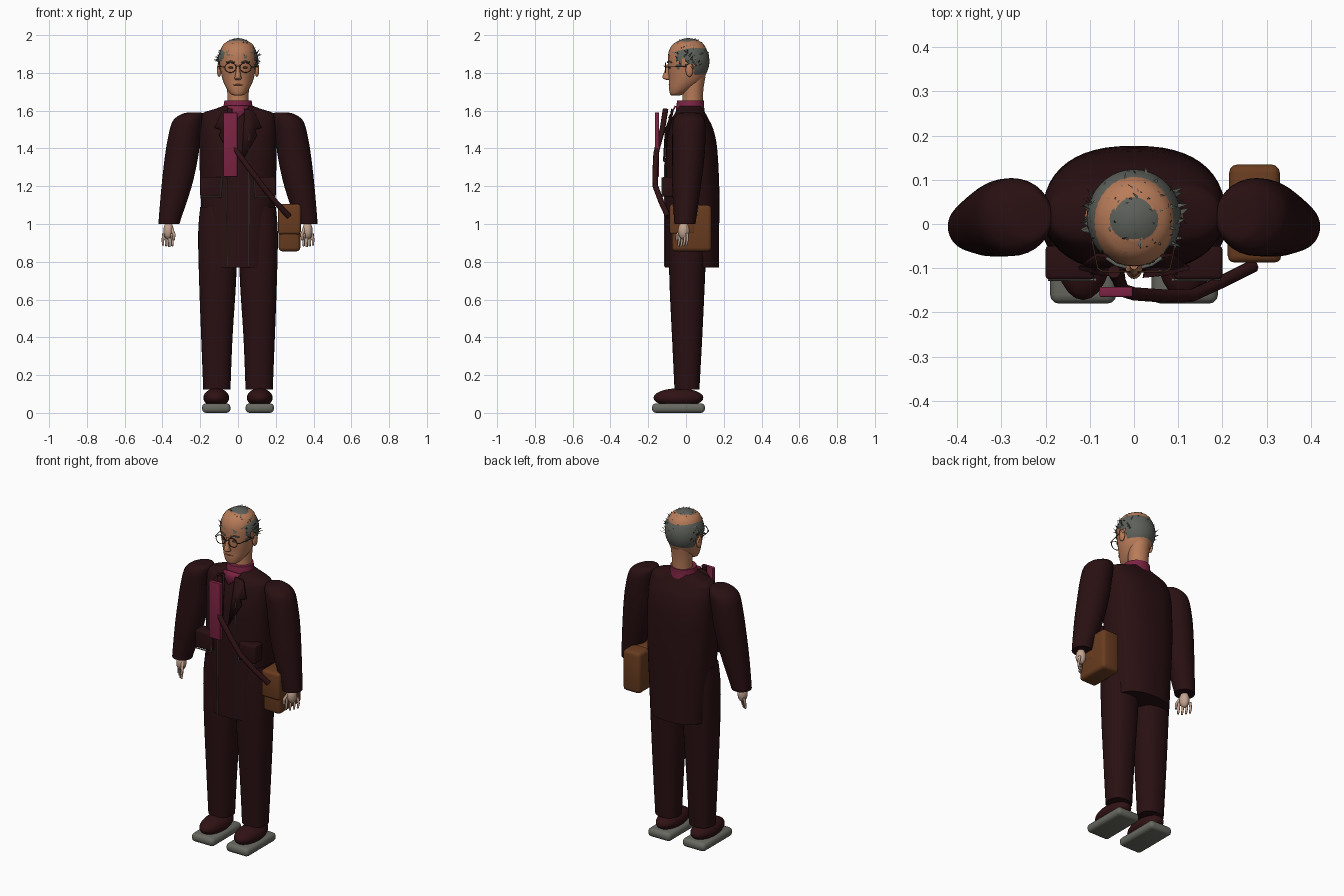
import bpy, bmesh, math, random
from mathutils import Vector

random.seed(4)
cube = bpy.data.objects.get("Cube")
if cube:
    bpy.data.objects.remove(cube)


def material(name, r, g, b):
    m = bpy.data.materials.new(name)
    m.use_nodes = True
    m.diffuse_color = (r, g, b, 1)
    node = next(n for n in m.node_tree.nodes if n.type == 'BSDF_PRINCIPLED')
    node.inputs["Base Color"].default_value = (r, g, b, 1)
    node.inputs["Roughness"].default_value = 0.8
    return m


CLOTH = material("dark maroon cloth", .022, .005, .006)
LEATHER = material("maroon leather", .03, .006, .007)
SHIRT = material("magenta cloth", .2, .017, .055)
SKIN = material("tan skin", .48, .2, .1)
HAND = material("pale skin", .55, .37, .28)
HAIR = material("grey hair", .11, .117, .102)
SOLE = material("grey rubber", .14, .14, .12)
BAG = material("brown leather", .14, .045, .014)
DARK = material("dark brown frame", .07, .03, .015)
LIP = material("lips", .3, .09, .05)


def finish(name, bm, mat, angle=40):
    bmesh.ops.recalc_face_normals(bm, faces=bm.faces)
    mesh = bpy.data.meshes.new(name)
    bm.to_mesh(mesh)
    bm.free()
    ob = bpy.data.objects.new(name, mesh)
    bpy.context.collection.objects.link(ob)
    mesh.materials.append(mat)
    bpy.ops.object.select_all(action='DESELECT')
    ob.select_set(True)
    bpy.context.view_layer.objects.active = ob
    bpy.ops.object.shade_smooth_by_angle(angle=math.radians(angle))
    return ob


def catmull(a, b, c, d, t):
    return [(2*q + (r-p)*t + (2*p - 5*q + 4*r - s)*t*t + (3*q - p - 3*r + s)*t**3) / 2
            for p, q, r, s in zip(a, b, c, d)]


def loft(name, rings, mat, power=2.0, segs=32, steps=4):
    """Skin through level rings given as (z, centre x, centre y, radius x, radius y)."""
    pts = [rings[0]] + rings + [rings[-1]]
    fine = [catmull(*pts[i:i+4], k / steps) for i in range(len(rings) - 1) for k in range(steps)]
    fine.append(rings[-1])
    bm = bmesh.new()
    loops = []
    for z, cx, cy, rx, ry in fine:
        loop = []
        for k in range(segs):
            c, s = math.cos(math.tau*k/segs), math.sin(math.tau*k/segs)
            loop.append(bm.verts.new((cx + rx*math.copysign(abs(c)**(2/power), c),
                                      cy + ry*math.copysign(abs(s)**(2/power), s), z)))
        loops.append(loop)
    for lo, hi in zip(loops, loops[1:]):
        for k in range(segs):
            j = (k + 1) % segs
            bm.faces.new((lo[k], lo[j], hi[j], hi[k]))
    bm.faces.new(loops[0])
    bm.faces.new(loops[-1])
    return finish(name, bm, mat)


def box(name, lo, hi, mat, bevel=0.0):
    bm = bmesh.new()
    bmesh.ops.create_cube(bm, size=1)
    for v in bm.verts:
        v.co = [(a + b)/2 + c*(b - a) for a, b, c in zip(lo, hi, v.co)]
    if bevel:
        bmesh.ops.bevel(bm, geom=bm.edges[:], offset=bevel, segments=3, profile=.5, affect='EDGES')
    return finish(name, bm, mat)


def ball(name, centre, radii, mat):
    bm = bmesh.new()
    bmesh.ops.create_uvsphere(bm, u_segments=24, v_segments=14, radius=1)
    for v in bm.verts:
        v.co = [c + r*p for c, r, p in zip(centre, radii, v.co)]
    return finish(name, bm, mat)


def tube(name, points, radius, mat, closed=False, end=1.0):
    cu = bpy.data.curves.new(name, 'CURVE')
    cu.dimensions = '3D'
    cu.bevel_depth, cu.bevel_resolution, cu.use_fill_caps = radius, 2, True
    sp = cu.splines.new('POLY')
    sp.points.add(len(points) - 1)
    for i, (p, co) in enumerate(zip(sp.points, points)):
        p.co = (*co, 1)
        p.radius = 1 + (end - 1)*i/(len(points) - 1)
    sp.use_cyclic_u = closed
    cu.materials.append(mat)
    ob = bpy.data.objects.new(name, cu)
    bpy.context.collection.objects.link(ob)
    return ob


def plate(name, points, mat):
    bm = bmesh.new()
    bm.faces.new([bm.verts.new(p) for p in points])
    ob = finish(name, bm, mat)
    mod = ob.modifiers.new("thickness", 'SOLIDIFY')
    mod.thickness, mod.offset = .008, 0
    return ob


# Coat body
loft("coat", [(.77, 0, .033, .175, .143), (1.0, 0, .033, .19, .143), (1.2, 0, .033, .2, .143),
              (1.4, 0, .03, .205, .135), (1.5, 0, .027, .205, .118), (1.56, 0, .022, .2, .095),
              (1.588, 0, .022, .185, .08), (1.61, 0, .022, .12, .07), (1.625, 0, .022, .08, .062)],
     CLOTH, power=2.4, segs=48)

# Parts on both sides
for s, side in ((1, "left"), (-1, "right")):
    loft(side + "_trouser_leg", [(.125, s*.112, .005, .072, .066), (.4, s*.112, .006, .083, .08),
                                 (.7, s*.108, .006, .098, .094), (.95, s*.107, .01, .104, .1),
                                 (1.09, s*.1, .015, .1, .1)], CLOTH, power=2.3)
    loft(side + "_sleeve", [(1.0, s*.364, -.006, .056, .055), (1.02, s*.362, -.005, .058, .058),
                            (1.2, s*.325, .003, .08, .076), (1.35, s*.3, .012, .088, .085),
                            (1.45, s*.286, .015, .086, .088), (1.545, s*.266, .016, .08, .085),
                            (1.583, s*.24, .016, .055, .06), (1.59, s*.23, .016, .03, .035)], CLOTH)
    box(side + "_sole", (s*.115 - .075, -.18, 0), (s*.115 + .075, .1, .05), SOLE, .02)
    ball(side + "_shoe", (s*.115, -.04, .08), (.068, .132, .05), LEATHER)

    # Hand with fingers
    ball(side + "_palm", (s*.368, -.012, .965), (.027, .03, .047), HAND)
    for i in range(4):
        x, y = s*(.35 + .014*i), -.035 + .014*i
        tube(f"{side}_finger_{i + 1}", [(x, y, .95), (x + s*.003*(i - 1), y, .915),
                                        (x + s*.002*(i - 1), y - .006, .878 + .005*abs(i - 1))],
             .0085, HAND, end=.65)
    tube(side + "_thumb", [(s*.352, -.025, .975), (s*.338, -.045, .945), (s*.34, -.05, .915)],
         .009, HAND, end=.7)

    # Lapel, pocket and front trim
    plate(side + "_lapel", [(s*.035, -.075, 1.61), (s*.085, -.07, 1.6), (s*.125, -.1, 1.51),
                            (s*.09, -.108, 1.5), (s*.1, -.11, 1.47), (s*.02, -.118, 1.33)], CLOTH)
    box(side + "_pocket", (s*.145 - .055, -.125, 1.145), (s*.145 + .055, -.05, 1.25), CLOTH, .008)
    tube(side + "_pocket_trim", [(s*.195, -.125, 1.143), (s*.09, -.126, 1.143),
                                 (s*.088, -.126, 1.245)], .0035, SOLE)
    top = 1.5 if s > 0 else 1.24
    tube(side + "_coat_trim", [(s*.058, -.112, .775), (s*.058, -.112, 1.3),
                               (s*.058, -.107 if s > 0 else -.112, top)], .0035, SOLE)

    # Ear, eye, brow and spectacles
    ball(side + "_ear", (s*.1, .018, 1.815), (.012, .02, .036), SKIN)
    ball(side + "_eye", (s*.037, -.087, 1.828), (.014, .007, .006), DARK)
    tube(side + "_brow", [(s*.018, -.098, 1.855), (s*.04, -.092, 1.862), (s*.062, -.077, 1.855)],
         .004, HAIR)
    ring = [(s*.04 + .03*math.cos(a), -.108, 1.828 + .026*math.sin(a))
            for a in (math.tau*k/20 for k in range(20))]
    tube(side + "_lens_rim", ring, .0022, DARK, closed=True)
    tube(side + "_spectacle_arm", [(s*.07, -.108, 1.832), (s*.082, -.1, 1.832),
                                   (s*.108, .025, 1.835), (s*.106, .035, 1.82)], .0022, DARK)
tube("spectacle_bridge", [(-.011, -.11, 1.833), (0, -.118, 1.838), (.011, -.11, 1.833)], .0022, DARK)

# Neck and head
loft("neck", [(1.6, 0, .03, .06, .058), (1.66, 0, .035, .056, .054), (1.72, 0, .038, .058, .055),
              (1.78, 0, .045, .06, .058)], SKIN)
loft("head", [(1.68, 0, -.055, .02, .022), (1.69, 0, -.047, .04, .038), (1.72, 0, -.022, .062, .068),
              (1.76, 0, 0, .08, .09), (1.81, 0, .008, .092, .102), (1.86, 0, .01, .098, .106),
              (1.91, 0, .01, .095, .102), (1.95, 0, .012, .078, .083), (1.972, 0, .015, .045, .05)], SKIN)
loft("nose", [(1.762, 0, -.09, .01, .012), (1.77, 0, -.1, .019, .02), (1.782, 0, -.104, .016, .02),
              (1.81, 0, -.099, .011, .014), (1.845, 0, -.093, .009, .01)], SKIN, segs=16)
ball("mouth", (0, -.083, 1.737), (.026, .009, .005), LIP)

# Hair cap with a ragged hairline
bm = bmesh.new()
bmesh.ops.create_uvsphere(bm, u_segments=40, v_segments=26, radius=1)
for v in bm.verts:
    v.co = Vector((v.co.x*.107, .013 + v.co.y*.111, 1.862 + v.co.z*.122))
bald = []
for f in bm.faces:
    c = f.calc_center_median()
    line = 1.9 if c.y < -.045 else 1.85 if c.y < .045 else 1.76
    if c.z < line + random.uniform(-.035, .03)*(1 if c.y < .045 else .3):
        bald.append(f)
bmesh.ops.delete(bm, geom=bald, context='FACES')
finish("hair_cap", bm, HAIR)

# Loose tufts, thickest at the temples
bm = bmesh.new()
for i in range(110):
    if i < 45:
        a = random.choice((0, math.pi)) + random.uniform(-.6, .6)
        up = random.uniform(-.2, .35)
    else:
        a, up = random.uniform(0, math.tau), random.uniform(.2, 1.2)
    n = Vector((math.cos(a)*math.cos(up), math.sin(a)*math.cos(up), math.sin(up)))
    root = Vector((n.x*.103, .013 + n.y*.108, 1.862 + n.z*.118))
    side = n.orthogonal().normalized()
    swirl = side*math.cos(i) + n.cross(side)*math.sin(i)
    across = n.cross(swirl)*random.uniform(.004, .009)
    lift = .028 if i < 45 else .012
    tip = root + swirl*random.uniform(.01, .03) + n*random.uniform(.004, lift)
    tip.z = min(tip.z, 1.995)
    bm.faces.new([bm.verts.new(p) for p in (root - across, root + across, tip)])
finish("hair_tufts", bm, HAIR)

# Shirt collar, shirt front and hanging scarf
loft("shirt_collar", [(1.6, 0, .022, .082, .076), (1.63, 0, .022, .076, .073),
                      (1.655, 0, .024, .072, .07)], SHIRT)
plate("shirt_front", [(-.06, -.056, 1.625), (.06, -.056, 1.625), (.035, -.075, 1.59),
                      (0, -.092, 1.56), (-.035, -.075, 1.59)], SHIRT)
box("scarf_end", (-.078, -.165, 1.25), (-.003, -.142, 1.59), SHIRT, .004)

# Satchel with flap and shoulder strap
box("satchel", (.215, -.075, .855), (.33, .135, 1.1), BAG, .02)
box("satchel_flap", (.212, -.087, .945), (.333, .05, 1.105), BAG, .015)
tube("satchel_strap", [(-.045, -.108, 1.61), (-.035, -.125, 1.5), (-.025, -.15, 1.41),
                       (0, -.158, 1.375), (.07, -.163, 1.28), (.13, -.162, 1.2),
                       (.2, -.13, 1.115), (.27, -.095, 1.04)], .015, LEATHER)
